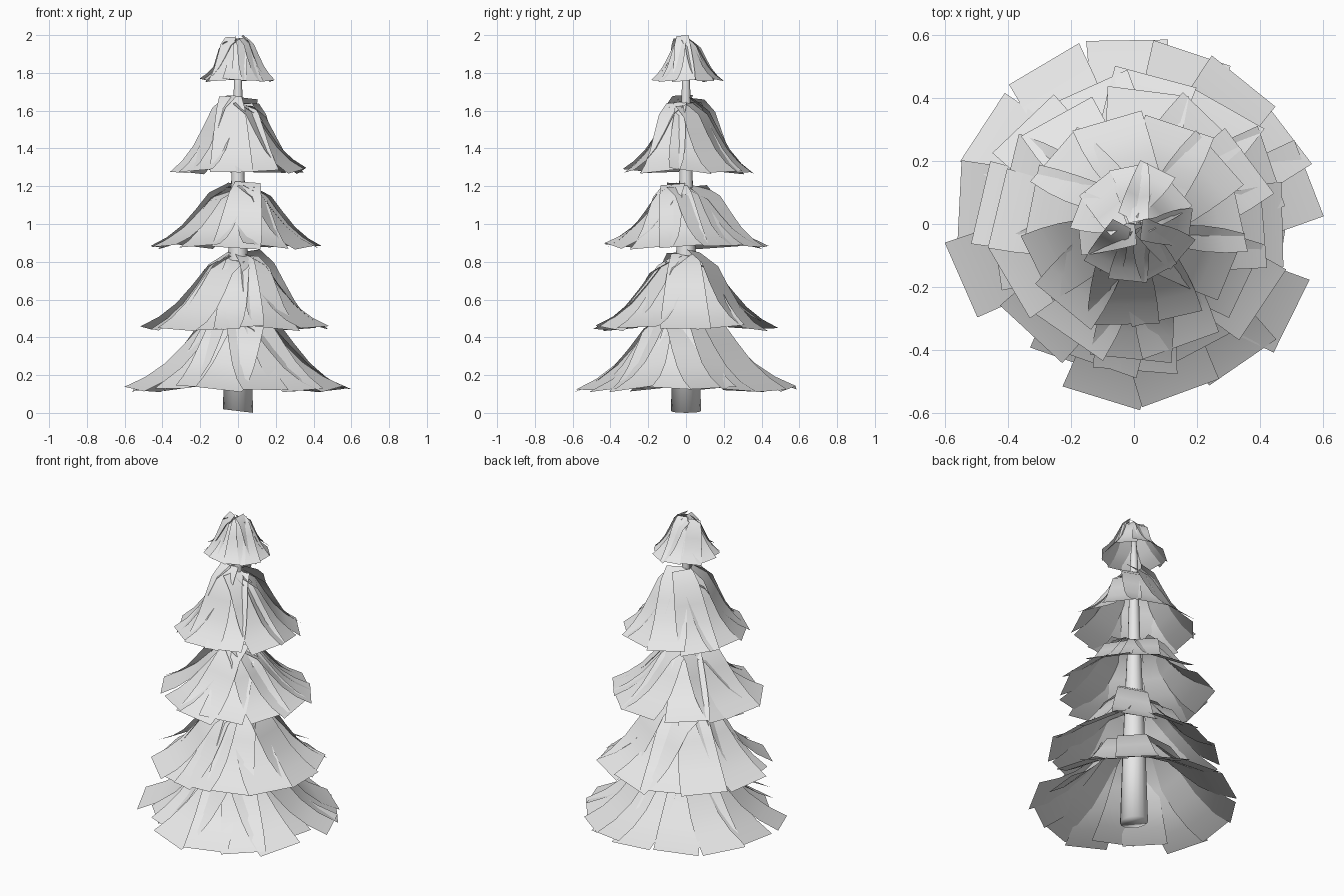
import bpy, bmesh, math, random
from mathutils import Vector, Matrix

random.seed(11)
cube = bpy.data.objects.get("Cube")
if cube:
    bpy.data.objects.remove(cube, do_unlink=True)

mat = bpy.data.materials.new("light grey")
mat.use_nodes = True
mat.diffuse_color = (0.8, 0.8, 0.8, 1)
mat.node_tree.nodes["Principled BSDF"].inputs["Base Color"].default_value = (0.8, 0.8, 0.8, 1)


def make_object(name, bm, degrees):
    mesh = bpy.data.meshes.new(name)
    bm.to_mesh(mesh)
    bm.free()
    mesh.materials.append(mat)
    obj = bpy.data.objects.new(name, mesh)
    bpy.context.collection.objects.link(obj)
    bpy.ops.object.select_all(action="DESELECT")
    obj.select_set(True)
    bpy.context.view_layer.objects.active = obj
    bpy.ops.object.shade_smooth_by_angle(angle=math.radians(degrees))


# Trunk: tapered tube with a slightly slanted foot
bm = bmesh.new()
rings = []
for z, r in [(0.01, 0.08), (0.45, 0.067), (0.85, 0.052), (1.22, 0.036), (1.73, 0.022), (1.93, 0.01)]:
    slant = 0.12 if z < 0.1 else 0
    ring = []
    for i in range(16):
        a = math.tau * i / 16
        ring.append(bm.verts.new((r * math.cos(a), r * math.sin(a), z - slant * r * math.cos(a))))
    rings.append(ring)
for low, high in zip(rings, rings[1:]):
    for i in range(16):
        j = (i + 1) % 16
        bm.faces.new((low[i], low[j], high[j], high[i]))
bm.faces.new(list(reversed(rings[0])))
bm.faces.new(rings[-1])
make_object("trunk", bm, 100)

# Drooping card profile: share of tier radius, share of tier height
DROOP = [(0.08, 1.0), (0.31, 0.84), (0.46, 0.58), (0.62, 0.33), (0.8, 0.14), (1.0, 0.0)]


def add_card(bm, angle, radius, bottom, height, width):
    """One bent foliage card hanging outward from the trunk."""
    pivot = Vector((radius * 0.75, 0, bottom + height * 0.2))
    twist = (Matrix.Rotation(random.uniform(-0.14, 0.14), 3, "X")
             @ Matrix.Rotation(random.uniform(-0.09, 0.07), 3, "Y")
             @ Matrix.Rotation(random.uniform(-0.2, 0.2), 3, "Z"))
    spin = Matrix.Rotation(math.radians(angle), 3, "Z")
    rows = []
    for k, (r, h) in enumerate(DROOP):
        half = width * (0.5 - 0.24 * (1 - k / (len(DROOP) - 1)) ** 1.5)
        row = []
        for side in (-1, 1):
            p = Vector((r * radius, side * half, bottom + h * height))
            p = spin @ (twist @ (p - pivot) + pivot)
            p.z = min(max(p.z, bottom - 0.012), 2.0)
            row.append(bm.verts.new(p))
        rows.append(row)
    for a, b in zip(rows, rows[1:]):
        bm.faces.new((a[0], b[0], b[1], a[1]))


# Foliage tiers: name, bottom, height, radius, card width, card count
TIERS = [
    ("second", 0.445, 0.375, 0.475, 0.27, 13),
    ("third", 0.877, 0.325, 0.425, 0.26, 12),
    ("fourth", 1.275, 0.385, 0.335, 0.23, 11),
    ("top", 1.76, 0.222, 0.185, 0.125, 11),
]
for name, bottom, height, radius, width, count in TIERS:
    bm = bmesh.new()
    for i in range(count):
        angle = 360 * (i + random.uniform(-0.25, 0.25)) / count
        add_card(bm, angle, radius * random.uniform(0.94, 1.03), bottom,
                 height * random.uniform(0.92, 1.08), width)
    make_object(name + "_foliage_tier", bm, 60)

# Lowest tier: uneven spread of cards, with shorter ones in the gaps
bm = bmesh.new()
for angle in (92, 70, 52, 30, 12, -33, -52, -76, -97, 197, 172, 147, 120):
    add_card(bm, angle, random.uniform(0.555, 0.58), 0.122, 0.4, 0.26)
for angle in (-12, 222, 243):
    add_card(bm, angle, 0.48, 0.135, 0.39, 0.26)
make_object("lowest_foliage_tier", bm, 60)
